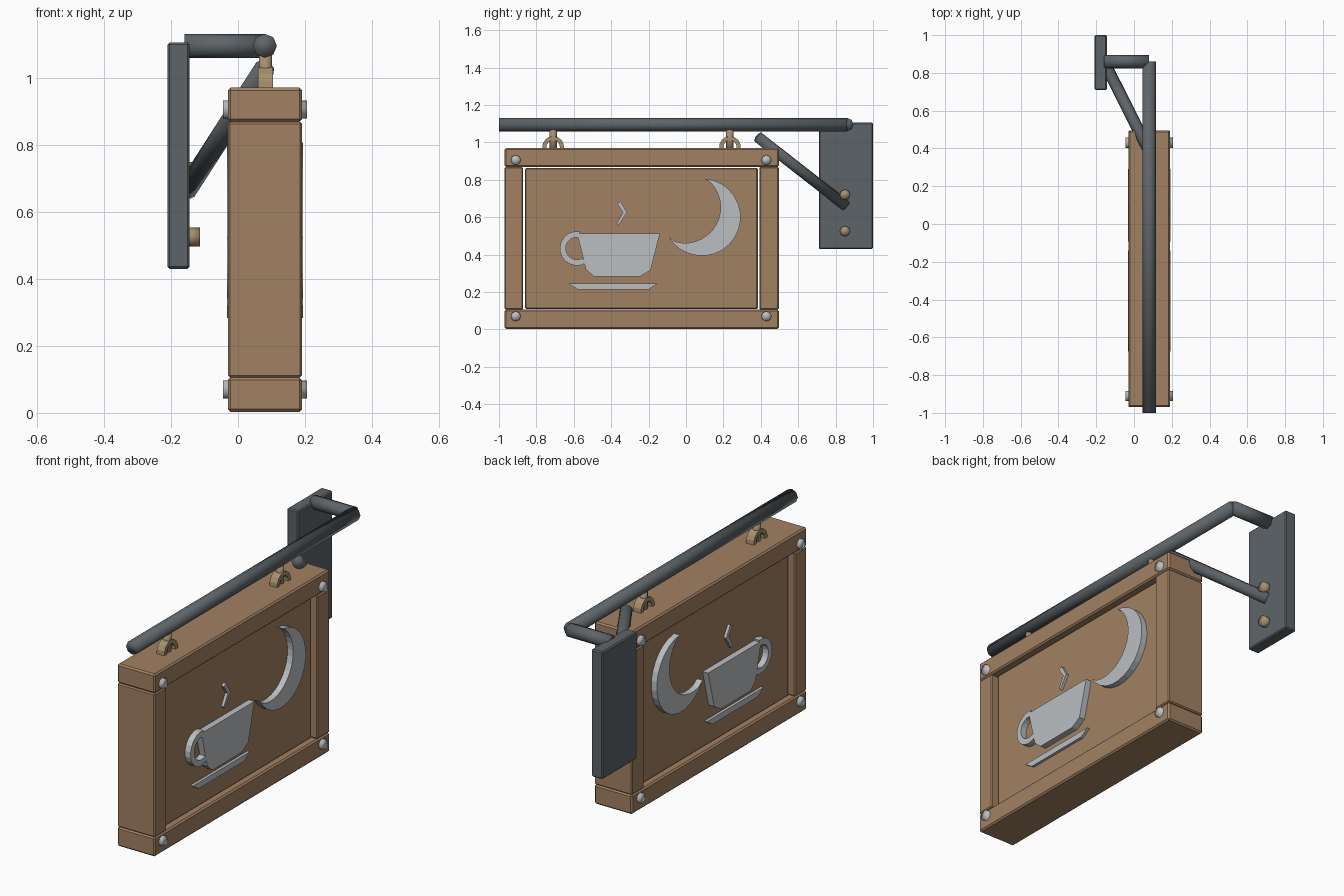
import bpy, bmesh, math
from mathutils import Vector

if "Cube" in bpy.data.objects:
    bpy.data.objects.remove(bpy.data.objects["Cube"])


def material(name, col):
    m = bpy.data.materials.new(name)
    m.diffuse_color = (*col, 1)
    m.use_nodes = True
    m.node_tree.nodes["Principled BSDF"].inputs["Base Color"].default_value = m.diffuse_color
    return m


WOOD = material("wood", (0.365, 0.22, 0.125))
IRON = material("iron", (0.11, 0.127, 0.14))
BRASS = material("brass", (0.38, 0.28, 0.16))
SILVER = material("silver", (0.5, 0.52, 0.54))


def finish(bm, name, mat, smooth=False):
    bmesh.ops.recalc_face_normals(bm, faces=bm.faces)
    me = bpy.data.meshes.new(name)
    bm.to_mesh(me)
    bm.free()
    me.materials.append(mat)
    me.polygons.foreach_set("use_smooth", [smooth] * len(me.polygons))
    ob = bpy.data.objects.new(name, me)
    bpy.context.collection.objects.link(ob)
    return ob


def box(name, mat, x, y, z, bevel=0.006):
    bm = bmesh.new()
    bmesh.ops.create_cube(bm, size=1)
    for v in bm.verts:
        v.co = Vector([(r[0] + r[1]) / 2 + c * (r[1] - r[0]) for r, c in zip((x, y, z), v.co)])
    bmesh.ops.bevel(bm, geom=bm.edges[:], offset=bevel, segments=1, affect='EDGES')
    return finish(bm, name, mat)


def rod(name, mat, a, b, r, sides=8):
    a, b = Vector(a), Vector(b)
    bm = bmesh.new()
    bmesh.ops.create_cone(bm, cap_ends=True, segments=sides, radius1=r, radius2=r, depth=(b - a).length)
    ob = finish(bm, name, mat, True)
    ob.location = (a + b) / 2
    ob.rotation_euler = (b - a).to_track_quat('Z', 'Y').to_euler()
    return ob


def arc(cy, cz, r, a0, a1, n):
    return [(cy + r * math.cos(math.radians(a0 + (a1 - a0) * i / n)),
             cz + r * math.sin(math.radians(a0 + (a1 - a0) * i / n))) for i in range(n + 1)]


def cutout(name, mat, x0, x1, outline):
    # profile in the y-z plane, extruded along x
    bm = bmesh.new()
    f = bm.faces.new([bm.verts.new((x0, y, z)) for y, z in outline])
    ext = bmesh.ops.extrude_face_region(bm, geom=[f], use_keep_orig=True)
    moved = [g for g in ext["geom"] if isinstance(g, bmesh.types.BMVert)]
    bmesh.ops.translate(bm, verts=moved, vec=(x1 - x0, 0, 0))
    return finish(bm, name, mat)


# wooden frame and recessed panel
FX = (-0.03, 0.191)
box("bottom_rail", WOOD, FX, (-0.97, 0.496), (0.003, 0.106), 0.008)
box("top_rail", WOOD, FX, (-0.97, 0.496), (0.868, 0.97), 0.008)
box("left_stile", WOOD, FX, (-0.97, -0.871), (0.106, 0.868))
box("right_stile", WOOD, FX, (0.392, 0.496), (0.106, 0.868))
box("panel", WOOD, (0.0, 0.161), (-0.861, 0.384), (0.109, 0.863))

# corner bolts passing through the frame
for y in (-0.91, 0.43):
    for z in (0.07, 0.905):
        rod("corner_bolt", SILVER, (-0.045, y, z), (0.206, y, z), 0.027)

# cup, saucer, steam and moon, shown on both faces
EX = (-0.033, 0.194)
THIN = (-0.015, 0.176)
cutout("cup", SILVER, *EX, [(-0.583, 0.513), (-0.139, 0.513), (-0.19, 0.316),
                            (-0.246, 0.283), (-0.492, 0.283), (-0.535, 0.32)])
cutout("cup_handle", SILVER, *EX,
       arc(-0.583, 0.433, 0.092, 80, 300, 12) + arc(-0.583, 0.433, 0.06, 300, 80, 12))
cutout("saucer", SILVER, *THIN, [(-0.63, 0.246), (-0.15, 0.246), (-0.2, 0.214), (-0.58, 0.214)])
cutout("steam", SILVER, *THIN, [(-0.35, 0.684), (-0.315, 0.626), (-0.36, 0.556),
                                (-0.37, 0.567), (-0.337, 0.626), (-0.37, 0.674)])
cutout("moon", SILVER, *EX,
       arc(0.085, 0.6, 0.207, 86, -149, 18) + arc(-0.005, 0.652, 0.19, -106, 46, 14))

# wall bracket
box("wall_plate", IRON, (-0.21, -0.144), (0.71, 1.0), (0.43, 1.105))
rod("hanging_pole", IRON, (0.08, -1, 1.095), (0.08, 0.86, 1.095), 0.036)
rod("pole_return", IRON, (-0.16, 0.86, 1.095), (0.08, 0.86, 1.095), 0.036)
rod("brace", IRON, (-0.155, 0.853, 0.663), (0.08, 0.385, 1.028), 0.031)
for z in (0.525, 0.72):
    rod("plate_bolt", BRASS, (-0.16, 0.85, z), (-0.113, 0.85, z), 0.028)

# hanging eyes on the top rail, hooked to the pole
for y in (-0.71, 0.235):
    cutout("rail_eye", BRASS, 0.06, 0.105,
           arc(y, 0.975, 0.058, -8, 188, 8) + arc(y, 0.975, 0.036, 188, -8, 8))
    rod("hook_post", BRASS, (0.082, y, 0.96), (0.082, y, 1.075), 0.02)
